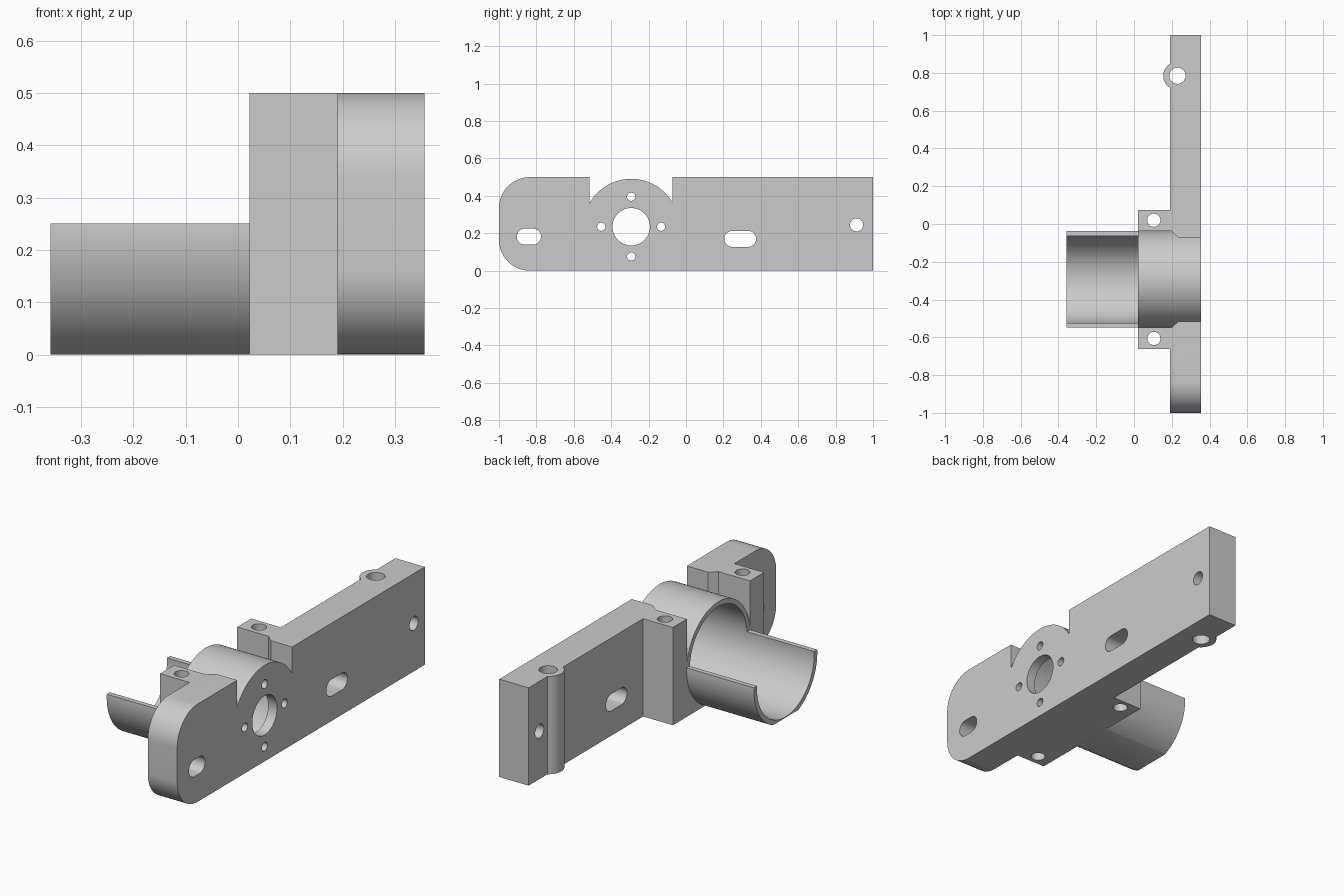
import bpy, bmesh, math
from mathutils import Vector

if "Cube" in bpy.data.objects:
    bpy.data.objects.remove(bpy.data.objects["Cube"], do_unlink=True)

grey = bpy.data.materials.new("plain grey")
grey.use_nodes = True
grey.diffuse_color = (0.6, 0.6, 0.6, 1)
grey.node_tree.nodes["Principled BSDF"].inputs["Base Color"].default_value = (0.6, 0.6, 0.6, 1)

BACK, FACE, LUG, TIP = 0.19, 0.356, 0.022, -0.358   # stations along x
CY, CZ, R, BORE = -0.293, 0.235, 0.256, 0.231       # motor tube axis and radii
H = 0.5


def prism(name, pts, axis, lo, hi):
    """Extrude a 2D outline: (y, z) along x, or (x, y) along z."""
    bm = bmesh.new()
    place = (lambda p: (lo, *p)) if axis == "x" else (lambda p: (*p, lo))
    face = bm.faces.new([bm.verts.new(place(p)) for p in pts])
    out = bmesh.ops.extrude_face_region(bm, geom=[face])["geom"]
    step = Vector((hi - lo, 0, 0)) if axis == "x" else Vector((0, 0, hi - lo))
    bmesh.ops.translate(bm, vec=step, verts=[g for g in out if isinstance(g, bmesh.types.BMVert)])
    bmesh.ops.recalc_face_normals(bm, faces=bm.faces)
    mesh = bpy.data.meshes.new(name)
    bm.to_mesh(mesh)
    bm.free()
    mesh.materials.append(grey)
    ob = bpy.data.objects.new(name, mesh)
    bpy.context.collection.objects.link(ob)
    return ob


def arc(u, v, r, start, end, n):
    angles = [math.radians(start + (end - start) * i / n) for i in range(n + 1)]
    return [(u + r * math.cos(a), v + r * math.sin(a)) for a in angles]


def circle(u, v, r, n=32):
    return arc(u, v, r, 0, 360, n)[:-1]


def slot(u, v, half, r):
    return arc(u + half - r, v, r, -90, 90, 16) + arc(u - half + r, v, r, 90, 270, 16)


def box(u0, u1, v0, v1):
    return [(u0, v0), (u1, v0), (u1, v1), (u0, v1)]


def combine(target, other, operation):
    mod = target.modifiers.new(other.name, "BOOLEAN")
    mod.operation, mod.solver, mod.object = operation, "EXACT", other
    bpy.context.view_layer.objects.active = target
    bpy.ops.object.modifier_apply(modifier=mod.name)
    bpy.data.objects.remove(other, do_unlink=True)


# mounting plate with one rounded end
r = 0.165
body = prism("motor_bracket", [(1, 0), (1, H)] + arc(-1 + r, H - r, r, 90, 180, 16)
             + arc(-1 + r, r, r, 180, 270, 16), "x", BACK, FACE)

# lug block and vertical boss behind the plate
combine(body, prism("lugs", box(LUG, BACK + 0.05, -0.662, 0.075), "z", 0, H), "UNION")
combine(body, prism("boss", circle(0.23, 0.785, 0.075, 48), "z", 0, H), "UNION")

# notch over the motor, narrowing through the plate
half = [(-0.1, 0.255), (0.2, 0.255), (0.235, 0.222), (0.5, 0.222)]
notch = [(x, CY + y) for x, y in half] + [(x, CY - y) for x, y in reversed(half)]
combine(body, prism("notch", notch, "z", CZ, 0.7), "DIFFERENCE")

# motor housing, flattened at the base, and the open cradle behind it
dip = math.degrees(math.asin(CZ / R))
combine(body, prism("housing", arc(CY, CZ, R, -dip, 180 + dip, 90), "x", LUG, FACE), "UNION")
tip = math.degrees(math.asin(0.015 / R))
cradle = arc(CY, CZ, R, 180 - tip, 180 + dip, 36) + arc(CY, CZ, R, -dip, tip, 36)
combine(body, prism("cradle", cradle, "x", TIP, LUG + 0.04), "UNION")

# bore, leaving an end wall
combine(body, prism("bore", circle(CY, CZ, BORE, 96), "x", TIP - 0.1, FACE - 0.05), "DIFFERENCE")

# shaft opening, four motor screws, slots and end hole through the plate
side_holes = [circle(CY, CZ, 0.1, 48), slot(-0.84, 0.182, 0.065, 0.043),
              slot(0.29, 0.17, 0.085, 0.043), circle(0.912, 0.245, 0.035)]
side_holes += [circle(CY + 0.16 * math.cos(k * math.pi / 2), CZ + 0.16 * math.sin(k * math.pi / 2), 0.022)
               for k in range(4)]
for outline in side_holes:
    combine(body, prism("side_hole", outline, "x", 0.13, 0.5), "DIFFERENCE")

# vertical screw holes in the lugs and the boss
for x, y, rad in [(0.105, 0.02, 0.035), (0.105, -0.606, 0.035), (0.23, 0.785, 0.043)]:
    combine(body, prism("screw_hole", circle(x, y, rad), "z", -0.1, 0.6), "DIFFERENCE")

bpy.ops.object.select_all(action="DESELECT")
body.select_set(True)
bpy.context.view_layer.objects.active = body
bpy.ops.object.shade_smooth_by_angle(angle=math.radians(25))
